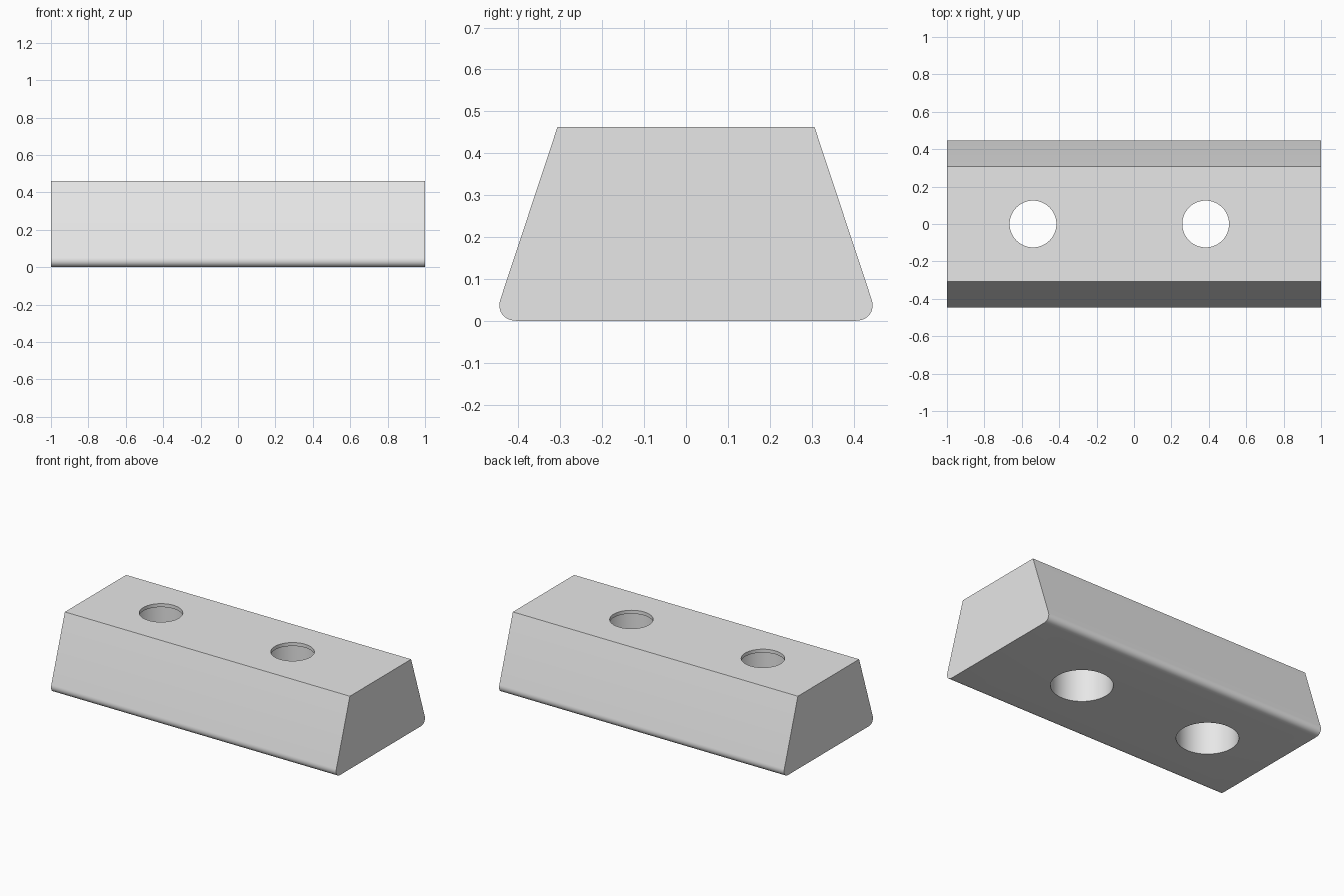
import bpy
import bmesh
import math

HEIGHT = 0.462
LIP_DEPTH = 0.022

default = bpy.data.objects.get("Cube")
if default:
    bpy.data.objects.remove(default, do_unlink=True)

# Material
grey = bpy.data.materials.new("light grey")
grey.use_nodes = True
colour = (0.8, 0.8, 0.8, 1)
grey.diffuse_color = colour
grey.node_tree.nodes["Principled BSDF"].inputs["Base Color"].default_value = colour


def activate(obj):
    bpy.ops.object.select_all(action='DESELECT')
    obj.select_set(True)
    bpy.context.view_layer.objects.active = obj


# Tapered block: trapezoid section extruded along x
bm = bmesh.new()
section = [(-0.46, 0), (0.46, 0), (0.307, HEIGHT), (-0.307, HEIGHT)]
end = bm.faces.new([bm.verts.new((-1, y, z)) for y, z in section])
extruded = bmesh.ops.extrude_face_region(bm, geom=[end])
moved = [v for v in extruded["geom"] if isinstance(v, bmesh.types.BMVert)]
bmesh.ops.translate(bm, verts=moved, vec=(2, 0, 0))

# Rounded long bottom edges
bottom_edges = [e for e in bm.edges
                if all(v.co.z < 0.01 for v in e.verts)
                and abs(e.verts[0].co.x - e.verts[1].co.x) > 1]
bmesh.ops.bevel(bm, geom=bottom_edges, offset=0.055, offset_type='OFFSET',
                segments=10, profile=0.5, affect='EDGES')
for v in bm.verts:
    v.co.z = max(v.co.z, 0)
bmesh.ops.recalc_face_normals(bm, faces=bm.faces)
mesh = bpy.data.meshes.new("tapered_block")
bm.to_mesh(mesh)
bm.free()
block = bpy.data.objects.new("tapered_block", mesh)
bpy.context.collection.objects.link(block)
mesh.materials.append(grey)


def drill(x, radius, bottom, top):
    """Cut a vertical round hole through the block."""
    bpy.ops.mesh.primitive_cylinder_add(vertices=64, radius=radius,
                                        depth=top - bottom,
                                        location=(x, 0, (top + bottom) / 2))
    cutter = bpy.context.object
    cutter.name = "hole_cutter"
    cutter.hide_render = True
    cutter.data.materials.append(grey)
    cut = block.modifiers.new("hole", 'BOOLEAN')
    cut.operation = 'DIFFERENCE'
    cut.solver = 'EXACT'
    cut.object = cutter
    activate(block)
    bpy.ops.object.modifier_apply(modifier=cut.name)
    bpy.data.objects.remove(cutter, do_unlink=True)


# Wide bores from below, leaving a thin lip around each smaller top opening
for x in (-0.54, 0.383):
    drill(x, 0.177, -0.1, HEIGHT - LIP_DEPTH)
    drill(x, 0.125, 0.2, HEIGHT + 0.1)

activate(block)
bpy.ops.object.shade_smooth_by_angle(angle=math.radians(30))
